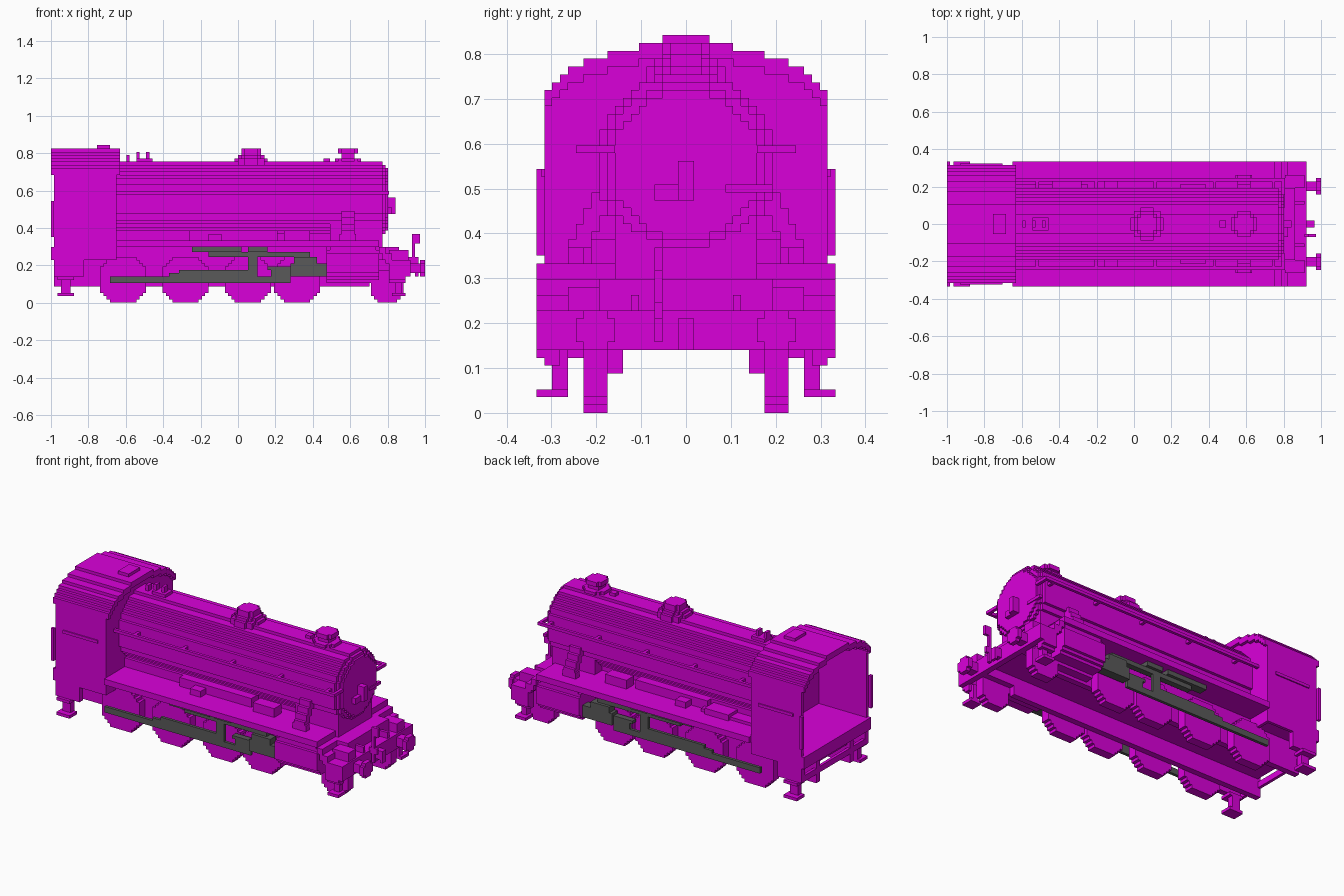
import bpy
import bmesh
import math

cube = bpy.data.objects.get("Cube")
if cube:
    bpy.data.objects.remove(cube, do_unlink=True)

UNIT = 2 / 114  # size of one building block; all sizes below count blocks


def material(name, colour):
    mat = bpy.data.materials.new(name)
    mat.use_nodes = True
    mat.diffuse_color = (*colour, 1)
    mat.node_tree.nodes["Principled BSDF"].inputs["Base Color"].default_value = (*colour, 1)
    return mat


magenta = material("magenta", (0.7, 0.0, 0.7))
grey = material("dark_grey", (0.1, 0.1, 0.1))


def finish(name, bm, mat, mirror):
    bmesh.ops.recalc_face_normals(bm, faces=bm.faces)
    bmesh.ops.scale(bm, vec=(UNIT, UNIT, UNIT), verts=bm.verts)
    mesh = bpy.data.meshes.new(name)
    bm.to_mesh(mesh)
    bm.free()
    mesh.materials.append(mat)
    obj = bpy.data.objects.new(name, mesh)
    bpy.context.scene.collection.objects.link(obj)
    if mirror:
        mod = obj.modifiers.new("Mirror", "MIRROR")
        mod.use_axis = (False, True, False)
        mod.use_mirror_merge = False
    return obj


def blocks(name, boxes, mat=magenta, mirror=False):
    """Boxes given as x, y and z ranges, joined in one part."""
    bm = bmesh.new()
    for x, y, z in boxes:
        verts = bmesh.ops.create_cube(bm, size=1)["verts"]
        for v in verts:
            v.co = [r[0] if c < 0 else r[1] for r, c in zip((x, y, z), v.co)]
    return finish(name, bm, mat, mirror)


def span(w):
    return (-w, w)


def prism(name, axis, steps, start, end, centre=0, mat=magenta, mirror=False):
    """Extrude a symmetric stepped outline of (half width, low, high)."""
    merged = []
    for w, low, high in steps:
        if merged and merged[-1][0] == w:
            merged[-1][2] = high
        else:
            merged.append([w, low, high])
    right = [(w, h) for w, low, high in merged for h in (low, high)]
    outline = right + [(-w, h) for w, h in reversed(right)]
    bm = bmesh.new()
    verts = []
    for u, v in outline:
        u += centre
        co = {"x": (start, u, v), "y": (u, start, v), "z": (u, v, start)}[axis]
        verts.append(bm.verts.new(co))
    face = bm.faces.new(verts)
    moved = bmesh.ops.extrude_face_region(bm, geom=[face])["geom"]
    shift = [(end - start) if a == axis else 0 for a in "xyz"]
    bmesh.ops.translate(bm, vec=shift, verts=[g for g in moved if isinstance(g, bmesh.types.BMVert)])
    return finish(name, bm, mat, mirror)


def disc_steps(radius, height):
    """Blocky circle made of one-block layers."""
    count = int(2 * radius)
    base = height - count / 2
    steps = []
    for i in range(count):
        d = i + 0.5 - count / 2
        steps.append((int(math.sqrt(radius ** 2 - d * d) + 0.49), base + i, base + i + 1))
    return steps


# Boiler, smokebox front and door
prism("boiler", "x", disc_steps(11.5, 31.5), -37, 44)
prism("smokebox_rim", "x", disc_steps(10.5, 31.5), 44, 45)
prism("smokebox_door", "x", disc_steps(9.5, 31.5), 45, 45.7)
blocks("door_handle", [((45, 48), span(1), (27, 32)), ((45, 47), (-4, -1), (27, 29)),
                       ((45, 46), (5, 11), (28, 29))])
blocks("handrail", [((-37, 45), (13, 14), (33, 34)), ((45, 46), (9, 14), (33, 34))]
       + [((x, x + 1), (11, 13), (33, 34)) for x in range(-30, 45, 18)], mirror=True)
blocks("firebox_and_saddle", [((-37, -14), span(8), (17, 22)), ((-14, 28), span(5), (17, 21)),
                              ((28, 44), span(9), (17, 24))])

# Chimney, dome and small boiler fittings
prism("chimney_base", "z", disc_steps(4, 0), 43, 44, centre=33.5)
prism("chimney_neck", "z", disc_steps(2.4, 0), 44, 46, centre=33.5)
prism("chimney_cap", "z", disc_steps(3.2, 0), 45.5, 47, centre=33.5)
prism("dome_base", "z", disc_steps(5, 0), 42, 44, centre=4)
prism("dome_shoulder", "z", disc_steps(4, 0), 44, 45, centre=4)
prism("dome_top", "z", disc_steps(3.2, 0), 45, 47, centre=4)
blocks("safety_valves", [((-31, -26), span(2), (43, 44)), ((-31, -30), span(1), (44, 46)),
                         ((-28, -27), span(1), (44, 46)), ((-34, -33), span(1), (43, 45)),
                         ((26, 28), span(1), (43, 44))])

# Cab with arched roof and open back
cab_steps = [(18, 13, 41), (17, 41, 42), (16, 42, 43), (15, 43, 44),
             (13, 44, 45), (10, 45, 46), (6, 46, 47)]
prism("cab_front_wall", "x", cab_steps, -38, -37)
roof = []
for (w, low, high), (inner, _, _) in zip(cab_steps, cab_steps[1:] + [(0, 0, 0)]):
    roof.append(((-57, -36), (inner, w), (high - 2, high)))
blocks("cab_roof", roof, mirror=True)
blocks("roof_vent", [((-43, -39), span(3), (47, 48))])
blocks("cab_side", [((-56, -37), (17, 18), (13, 41)), ((-53, -40), (18, 18.4), (30, 31))], mirror=True)
blocks("cab_handrail", [((-57, -56), (18, 19), (20, 31))], mirror=True)
blocks("cab_floor", [((-56, -37), span(17), (15, 17))])
blocks("rear_beam", [((-57, -55), span(18), (13, 17)), ((-56, -55), span(16), (8, 10))])
blocks("cab_step", [((-55, -50), (15, 19), (2, 3)), ((-54, -51), (15, 17), (3, 8)),
                    ((-55, -50), (15, 19), (7, 8)), ((-56, -47), (16, 18), (8, 14))], mirror=True)

# Running boards and the drop to the front platform
blocks("running_board", [((-37, 43), span(19), (17, 19))])
blocks("front_drop", [((43, 45), span(19), (15, 17)), ((44, 47), span(19), (13, 15)),
                      ((43, 49), span(11), (13, 17))])
blocks("front_platform", [((45, 52.5), span(19), (12, 13))])
blocks("platform_bracket", [((48, 52), (6, 7), (13, 15)), ((46, 52), (11, 15), (13, 16))], mirror=True)
blocks("front_beam", [((50.5, 52.5), span(19), (8, 13))])
blocks("front_step", [((47, 51), (15, 19), (2, 3)), ((48, 50), (15, 17), (3, 8)),
                      ((46, 51), (16, 18), (6, 12)), ((46, 51), (18, 19), (7, 12))], mirror=True)

# Boxes and pipes standing on the running boards
blocks("board_box", [((-15, 12), (6, 10), (19, 22)), ((-9, -5), (10, 13), (19, 21)),
                     ((14, 22), (8, 12), (19, 22))], mirror=True)
blocks("sand_pipe", [((31.5, 35.5), (10 + i, 12 + i), (25 - 2 * i, 28 - 2 * i)) for i in range(4)]
       + [((31, 36), (13, 15), (19, 21))], mirror=True)
blocks("side_pump", [((-37, -14), (8, 12), (19, 20)), ((-25, -16), (8, 13), (19, 21))])

# Frames and wheels
blocks("frame", [((-56, 40), (8, 10), (5, 17)), ((40, 51), (8, 10), (8, 13))], mirror=True)
blocks("frame_deck", [((-55, 50), span(8), (11, 13))])
for number, x in enumerate((-35, -16, 3, 18), 1):
    prism(f"driving_wheel_{number}", "y", disc_steps(7.4, 7), 10, 13, centre=x, mirror=True)
prism("leading_wheel", "y", disc_steps(5.4, 5), 10, 13, centre=45.5, mirror=True)
prism("cylinder", "x", disc_steps(5.2, 12), 27, 43, centre=14, mirror=True)
blocks("cylinder_casing", [((28, 42), (10, 18), (14, 17)), ((27, 41), (10, 13), (6, 10))], mirror=True)

# Rods and valve gear
blocks("coupling_rod", [((-39, 16), (15, 16), (6, 8))], grey, True)
blocks("main_rod", [((-21, 6), (15, 16), (8, 9)), ((-18, 6), (15, 16), (9, 10)),
                    ((10, 20), (15, 16), (8, 10))], grey, True)
blocks("crosshead", [((9, 27), (14, 16), (10, 11)), ((16, 27), (14, 17), (8, 12))], grey, True)
blocks("valve_gear", [((3, 6), (15, 16), (10, 16)), ((-9, 22), (14, 16), (14, 15.5)),
                      ((-14, 1), (14, 17), (15.5, 17)), ((3, 9), (14, 17), (15.5, 17)),
                      ((17, 24), (14, 17), (12, 14))], grey, True)

# Buffers, hook and brake pipe at the front
blocks("buffer", [((52, 56), (10, 13), (9, 12)), ((55.5, 57), (10, 13), (8, 13)),
                  ((55.5, 57), (9, 14), (9, 12))], mirror=True)
blocks("coupling_hook", [((52, 55), span(1), (9, 12)), ((54, 55), span(1), (8, 9))])
blocks("brake_pipe", [((53, 54), (-4, -3), (9, 21)), ((52, 55), (-4, -3), (12, 14)),
                      ((54, 55.5), (-4, -3), (18, 21))])
